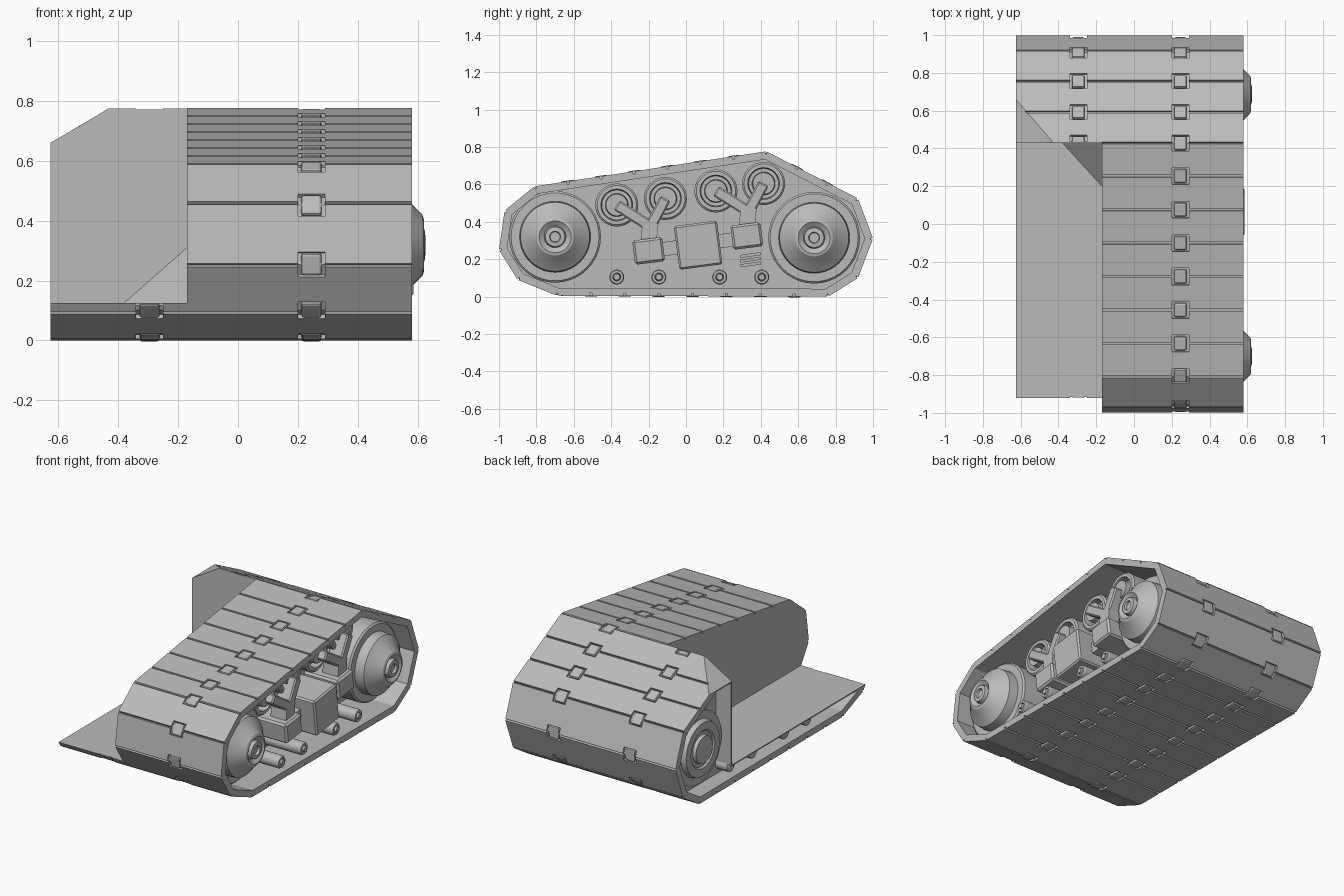
import bpy, bmesh, math
from mathutils import Vector

cube = bpy.data.objects.get("Cube")
if cube:
    bpy.data.objects.remove(cube, do_unlink=True)

grey = bpy.data.materials.new("plain_grey")
grey.use_nodes = True
grey.diffuse_color = (0.5, 0.5, 0.5, 1)
grey.node_tree.nodes["Principled BSDF"].inputs["Base Color"].default_value = (0.5, 0.5, 0.5, 1)

INNER, OUTER = -0.625, 0.58      # track edges in x
CUT_X, CUT_Y, CUT_Z = -0.17, 0.43, 0.125


def finish(name, bm):
    bmesh.ops.recalc_face_normals(bm, faces=bm.faces)
    mesh = bpy.data.meshes.new(name)
    bm.to_mesh(mesh)
    bm.free()
    mesh.materials.append(grey)
    ob = bpy.data.objects.new(name, mesh)
    bpy.context.collection.objects.link(ob)
    return ob


def activate(ob):
    bpy.ops.object.select_all(action='DESELECT')
    ob.select_set(True)
    bpy.context.view_layer.objects.active = ob


def slab(name, points, offset):
    """Polygon in 3D pushed along an offset vector."""
    bm = bmesh.new()
    face = bm.faces.new([bm.verts.new(p) for p in points])
    new = bmesh.ops.extrude_face_region(bm, geom=[face])["geom"]
    verts = [v for v in new if isinstance(v, bmesh.types.BMVert)]
    bmesh.ops.translate(bm, verts=verts, vec=offset)
    return finish(name, bm)


def prism(name, yz, x0, x1):
    return slab(name, [(x0, y, z) for y, z in yz], (x1 - x0, 0, 0))


def bar(name, a, b, width, x0, x1):
    """Straight bar in the side plane, from a to b."""
    a, b = Vector(a), Vector(b)
    t = (b - a).normalized()
    n = Vector((-t.y, t.x)) * width / 2
    return prism(name, [a - n, b - n, b + n, a + n], x0, x1)


def bevel(ob, width, segments=1):
    m = ob.modifiers.new("bevel", 'BEVEL')
    m.width, m.segments = width, segments
    activate(ob)
    bpy.ops.object.modifier_apply(modifier=m.name)
    return ob


def lathe(name, profile, y, z, sides=40):
    """Revolve (radius, x) pairs about an axle along x."""
    bm = bmesh.new()
    rings = [[bm.verts.new((x, y + r * math.cos(i * math.tau / sides),
                            z + r * math.sin(i * math.tau / sides)))
              for i in range(sides)] for r, x in profile]
    for p, q in zip(rings, rings[1:]):
        for i in range(sides):
            j = (i + 1) % sides
            bm.faces.new((p[i], p[j], q[j], q[i]))
    bm.faces.new(rings[0])
    bm.faces.new(rings[-1])
    ob = finish(name, bm)
    activate(ob)
    bpy.ops.object.shade_smooth_by_angle(angle=math.radians(25))
    return ob


def inset(points, d):
    """Move a counter-clockwise outline inwards by d."""
    out = []
    for i, p in enumerate(points):
        t0 = (p - points[i - 1]).normalized()
        t1 = (points[(i + 1) % len(points)] - p).normalized()
        n0, n1 = Vector((-t0.y, t0.x)), Vector((-t1.y, t1.x))
        out.append(p + (n0 + n1) * d / (1 + n0.dot(n1)))
    return out


# Track outline: corner and number of links up to the next corner
corners = [((-0.69, 0.005), 8), ((0.76, 0.0), 1), ((0.92, 0.1), 1), ((1.0, 0.31), 1),
           ((0.92, 0.525), 3), ((0.43, 0.777), 7), ((-0.81, 0.59), 1),
           ((-0.97, 0.46), 1), ((-1.0, 0.25), 1), ((-0.9, 0.09), 1)]
outline = [Vector(c) for c, _ in corners]
joints = []
for i, (c, count) in enumerate(corners):
    nxt = outline[(i + 1) % len(outline)]
    joints += [Vector(c).lerp(nxt, k / count) for k in range(count)]

cut = []            # parts trimmed by the corner cut-out

# Belt under the links
outer, inner = inset(outline, 0.014), inset(outline, 0.042)
bm = bmesh.new()
loops = [[bm.verts.new((x, p.x, p.y)) for p in pts]
         for x, pts in ((INNER, outer), (OUTER, outer), (OUTER, inner), (INNER, inner))]
for a, b in zip(loops, loops[1:] + loops[:1]):
    for i in range(len(a)):
        j = (i + 1) % len(a)
        bm.faces.new((a[i], a[j], b[j], b[i]))
cut.append(finish("track_belt", bm))

# Solid hull between the side recesses
cut.append(prism("hull_core", inset(outline, 0.03), -0.52, 0.3))

# Links with clip pockets, and the clips over each joint
CLIPS, POCKET, GAP = (-0.295, 0.245), 0.045, 0.006
for i, a in enumerate(joints):
    b = joints[(i + 1) % len(joints)]
    length = (b - a).length
    t = (b - a).normalized()
    n = Vector((0, t.y, -t.x))
    low = [(INNER, GAP)]
    for c in CLIPS:
        low += [(c - POCKET, GAP), (c - POCKET, POCKET), (c + POCKET, POCKET), (c + POCKET, GAP)]
    low.append((OUTER, GAP))
    shape = low + [(x, length - s) for x, s in reversed(low)]
    cut.append(slab("track_link", [(x, a.x + t.x * s, a.y + t.y * s) for x, s in shape], n * -0.022))

    before = (a - joints[i - 1]).normalized()
    mid = (before + t).normalized()
    bend = 0.03 * math.sqrt(max(0, 1 - before.dot(t)))
    up = Vector((mid.y, -mid.x))
    for c in CLIPS:
        top = a + up * (0.004 - bend)
        half = mid * 0.037
        ends = [top - half, top + half, top + half - up * 0.03, top - half - up * 0.03]
        cut.append(bevel(prism("track_clip", ends, c - 0.034, c + 0.034), 0.009, 2))

# Big wheels
wheel = [(0.245, 0.28), (0.245, 0.47), (0.235, 0.48), (0.19, 0.48), (0.185, 0.54), (0.172, 0.55),
         (0.135, 0.58), (0.1, 0.615), (0.085, 0.62), (0.058, 0.6), (0.052, 0.622),
         (0.03, 0.625), (0.026, 0.61)]
for name, y, z in (("front_wheel", -0.7, 0.32), ("rear_wheel", 0.685, 0.315)):
    lathe(name, wheel, y, z)
lathe("rear_wheel_inner", [(0.23, -0.5), (0.23, -0.57), (0.18, -0.57), (0.17, -0.6),
                           (0.12, -0.6), (0.11, -0.59), (0.09, -0.59), (0.085, -0.61)], 0.685, 0.315)

# Upper return rollers
roller = [(0.115, 0.28), (0.115, 0.44), (0.105, 0.45), (0.085, 0.45),
          (0.08, 0.4), (0.062, 0.4), (0.058, 0.46)]
rollers = [(-0.37, 0.49), (-0.11, 0.525), (0.16, 0.565), (0.415, 0.605)]
for y, z in rollers:
    lathe("return_roller", roller, y, z, 32)

# Forked suspension arms and their feet
for (y, z), pair in (((-0.2, 0.245), rollers[:2]), ((0.325, 0.325), rollers[2:])):
    neck = (y + 0.01, z + 0.13)
    for tip in pair:
        bevel(bar("fork_arm", neck, tip, 0.06, 0.41, 0.51), 0.008)
    bar("fork_stem", (y, z + 0.05), (neck[0], neck[1] + 0.02), 0.085, 0.4, 0.51)
    bevel(bar("fork_foot", (y - 0.08, z - 0.01), (y + 0.08, z + 0.01), 0.13, 0.29, 0.54), 0.012)

# Central gearbox with its cross shaft
bevel(bar("gearbox", (-0.05, 0.26), (0.18, 0.29), 0.235, 0.29, 0.585), 0.01)
bar("gearbox_shaft", (-0.15, 0.25), (0.28, 0.31), 0.075, 0.29, 0.48)

# Vent slats
for k in range(3):
    bar("vent_slat", (0.29, 0.165 + k * 0.025), (0.4, 0.18 + k * 0.025), 0.016, 0.29, 0.34)

# Small lower rollers on both sides
for y in (-0.37, -0.145, 0.18, 0.405):
    lathe("lower_roller", [(0.04, 0.28), (0.04, 0.56), (0.035, 0.57), (0.022, 0.57),
                           (0.02, 0.555), (0.016, 0.58)], y, 0.105, 20)
    cut.append(lathe("lower_roller_inner", [(0.04, -0.5), (0.04, -0.6), (0.02, -0.61)], y, 0.105, 20))

# Corner cut-out and sloped trim, applied to the track and hull
box = prism("cutout_box", [(-2, CUT_Z), (CUT_Y, CUT_Z), (CUT_Y, 2), (-2, 2)], -2, CUT_X)
wedge = slab("cutout_wedge", [(-0.43, 0.3, 0.775), (-0.43, 0.3, 0.9), (-0.8, 0.3, 0.9),
                              (-0.8, 0.3, 0.555)], (0, 0.5, 0))
for ob in cut:
    activate(ob)
    for cutter in (box, wedge):
        m = ob.modifiers.new("trim", 'BOOLEAN')
        m.operation, m.solver, m.object = 'DIFFERENCE', 'EXACT', cutter
        bpy.ops.object.modifier_apply(modifier=m.name)
for cutter in (box, wedge):
    bpy.data.objects.remove(cutter, do_unlink=True)

# Closing plates of the cut-out
slab("cutout_floor", [(INNER, -0.915, CUT_Z), (CUT_X, -0.915, CUT_Z), (CUT_X, CUT_Y, CUT_Z),
                      (INNER, CUT_Y, CUT_Z)], (0, 0, -0.008))
slab("cutout_wall", [(INNER, CUT_Y, CUT_Z), (CUT_X, CUT_Y, CUT_Z), (CUT_X, CUT_Y, 0.77),
                     (-0.435, CUT_Y, 0.77), (INNER, CUT_Y, 0.66)], (0, 0.008, 0))
slab("cutout_slope", [(INNER, CUT_Y, 0.66), (-0.435, CUT_Y, 0.77), (INNER, 0.655, 0.66)], (0, 0, -0.008))

# Corner gusset where floor and walls meet
bm = bmesh.new()
g = [bm.verts.new(p) for p in ((CUT_X, CUT_Y, CUT_Z), (-0.38, CUT_Y, CUT_Z),
                               (CUT_X, 0.2, CUT_Z), (CUT_X, CUT_Y, 0.31))]
for skip in range(4):
    bm.faces.new([v for k, v in enumerate(g) if k != skip])
finish("corner_gusset", bm)
